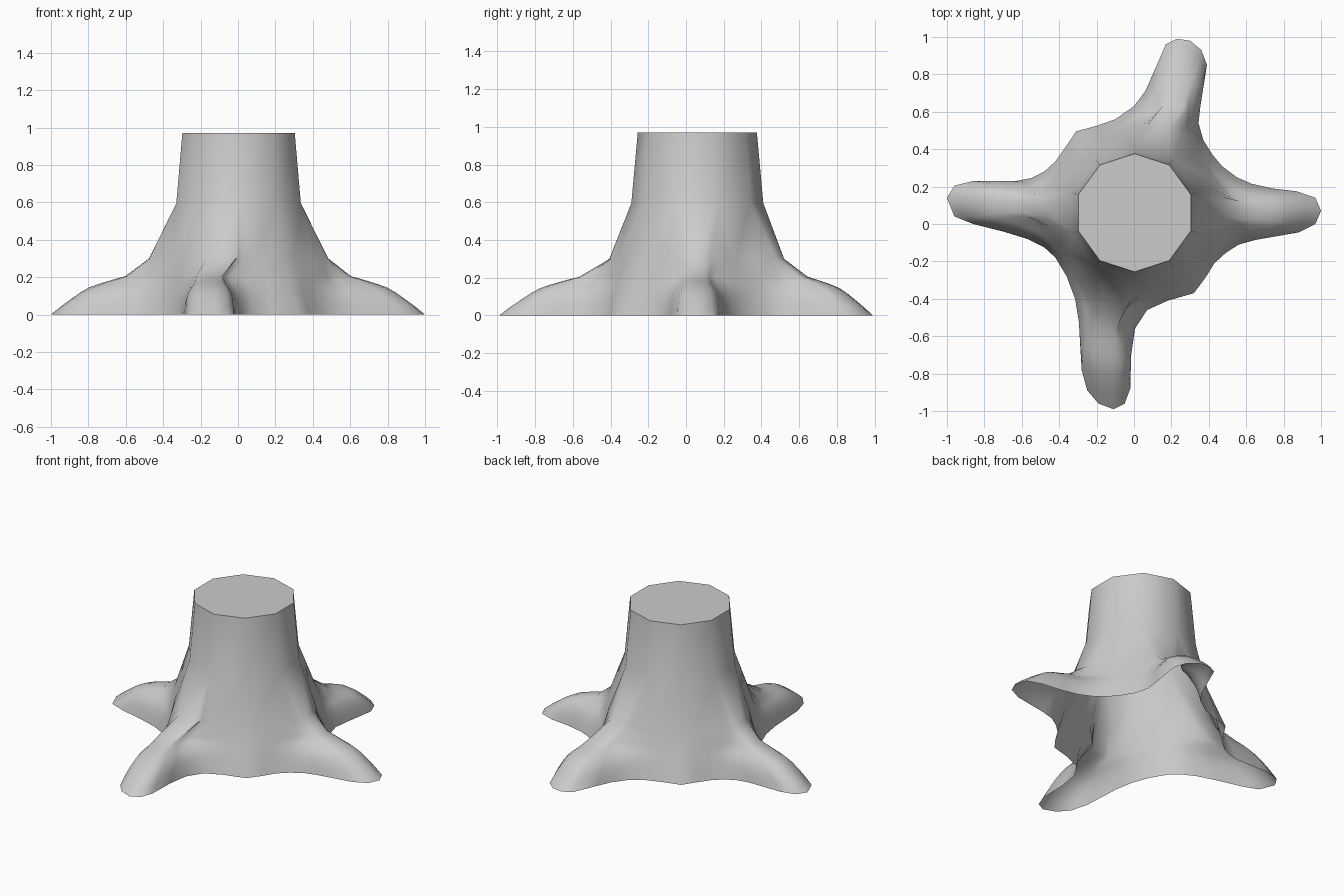
import bpy, bmesh, math
from mathutils import Vector as V

if "Cube" in bpy.data.objects:
    bpy.data.objects.remove(bpy.data.objects["Cube"])

CENTRE = V((0.003, 0.06))
# Ground outline, counter-clockwise, starting at the right root tip
OUTLINE = [V(p) for p in [
    (1, .07), (.97, .14), (.87, .175), (.74, .19), (.63, .215), (.55, .25), (.47, .31), (.42, .37),
    (.37, .45), (.345, .54), (.355, .63), (.39, .85), (.36, .93), (.3, .98), (.23, .99), (.17, .96),
    (.1, .8), (.06, .71), (0, .63), (-.1, .56), (-.2, .525), (-.31, .495), (-.36, .42), (-.42, .335),
    (-.48, .28), (-.55, .245), (-.63, .23), (-.86, .23), (-.96, .205), (-1, .14), (-.96, .04),
    (-.86, 0), (-.7, -.04), (-.57, -.08), (-.48, -.125), (-.42, -.18), (-.36, -.28), (-.315, -.4),
    (-.295, -.52), (-.28, -.78), (-.25, -.89), (-.19, -.96), (-.11, -.99), (-.05, -.96), (-.02, -.88),
    (-.015, -.7), (.005, -.56), (.07, -.46), (.18, -.41), (.32, -.37), (.38, -.29), (.43, -.21),
    (.49, -.155), (.56, -.11), (.65, -.085), (.88, -.045), (.97, 0)]]
# Root centre lines: base, tip
ROOTS = [(V(a), V(b)) for a, b in [((.45, .06), (1, .07)), ((.18, .51), (.245, .99)),
                                   ((-.45, .1), (-1, .13)), ((-.145, -.4), (-.12, -.99))]]
# Root levels: height, remaining length, remaining width
LEVELS = [(0, 1, 1), (.045, .90, .98), (.085, .80, .94), (.12, .71, .86),
          (.145, .63, .75), (.165, .53, .64), (.185, .41, .58), (.205, .28, .55)]


def root_coords(p):
    best = None
    for base, tip in ROOTS:
        axis = (tip - base).normalized()
        side = V((-axis.y, axis.x))
        s = (p - base).dot(axis)
        if best is None or s > best[0]:
            best = (s, (p - base).dot(side), base, axis, side)
    return best


def smooth(t):
    t = max(0, min(1, t))
    return t * t * (3 - 2 * t)


def polar(a, r):
    return CENTRE + V((math.cos(a), math.sin(a))) * r


# Angles round the trunk, spread out a little from the ground outline
n = len(OUTLINE)
ang = []
for p in OUTLINE:
    a = math.atan2(p.y - CENTRE.y, p.x - CENTRE.x)
    while ang and a < ang[-1] - math.pi:
        a += 2 * math.pi
    ang.append(a)
for _ in range(3):
    ang = [(ang[i - 1] - (2 * math.pi if i == 0 else 0) + 2 * ang[i]
            + ang[(i + 1) % n] + (2 * math.pi if i == n - 1 else 0)) / 4 for i in range(n)]


def flare_point(a):
    # Trunk section at the top of the roots, bulging towards each root
    d = polar(a, 1) - CENTRE
    near = max(d.dot((base - CENTRE).normalized()) for base, tip in ROOTS)
    return polar(a, .415 + .065 * smooth(1 - math.acos(min(1, near)) / .7))


def corner_point(a, r):
    # Nearest of the ten trunk corners
    step = math.pi / 5
    k = round((a - math.pi / 10) / step) % 10
    return polar(math.pi / 10 + k * step, r)


# Rings from the ground up
flare = [flare_point(a) for a in ang]
rings = []
for z, length, width in LEVELS:
    ring = []
    for i, p in enumerate(OUTLINE):
        s, l, base, axis, side = root_coords(p)
        valley = p.lerp(flare[i], z / .3)
        root = base + axis * (s * length) + side * (l * width)
        q = valley.lerp(root, smooth((s + .03) / .3))
        ring.append((q.x, q.y, z))
    rings.append(ring)
rings.append([(q.x, q.y, .3) for q in flare])
for z, r in ((.595, .35), (.97, .316)):
    rings.append([(*corner_point(a, r), z) for a in ang])

# Stump: lofted walls, open underneath, flat cut top
bm = bmesh.new()
shared = {}


def vert(co):
    key = tuple(round(c, 5) for c in co)
    if key not in shared:
        shared[key] = bm.verts.new(co)
    return shared[key]


loops = [[vert(c) for c in ring] for ring in rings]
for lo, hi in zip(loops, loops[1:]):
    for i in range(n):
        j = (i + 1) % n
        face = list(dict.fromkeys((lo[i], lo[j], hi[j], hi[i])))
        if len(face) > 2:
            bm.faces.new(face)
bm.faces.new(list(dict.fromkeys(loops[-1])))
mesh = bpy.data.meshes.new("tree_stump")
bm.to_mesh(mesh)
bm.free()
stump = bpy.data.objects.new("tree_stump", mesh)
bpy.context.collection.objects.link(stump)
bpy.context.view_layer.objects.active = stump
stump.select_set(True)
bpy.ops.object.shade_smooth_by_angle(angle=math.radians(60))
